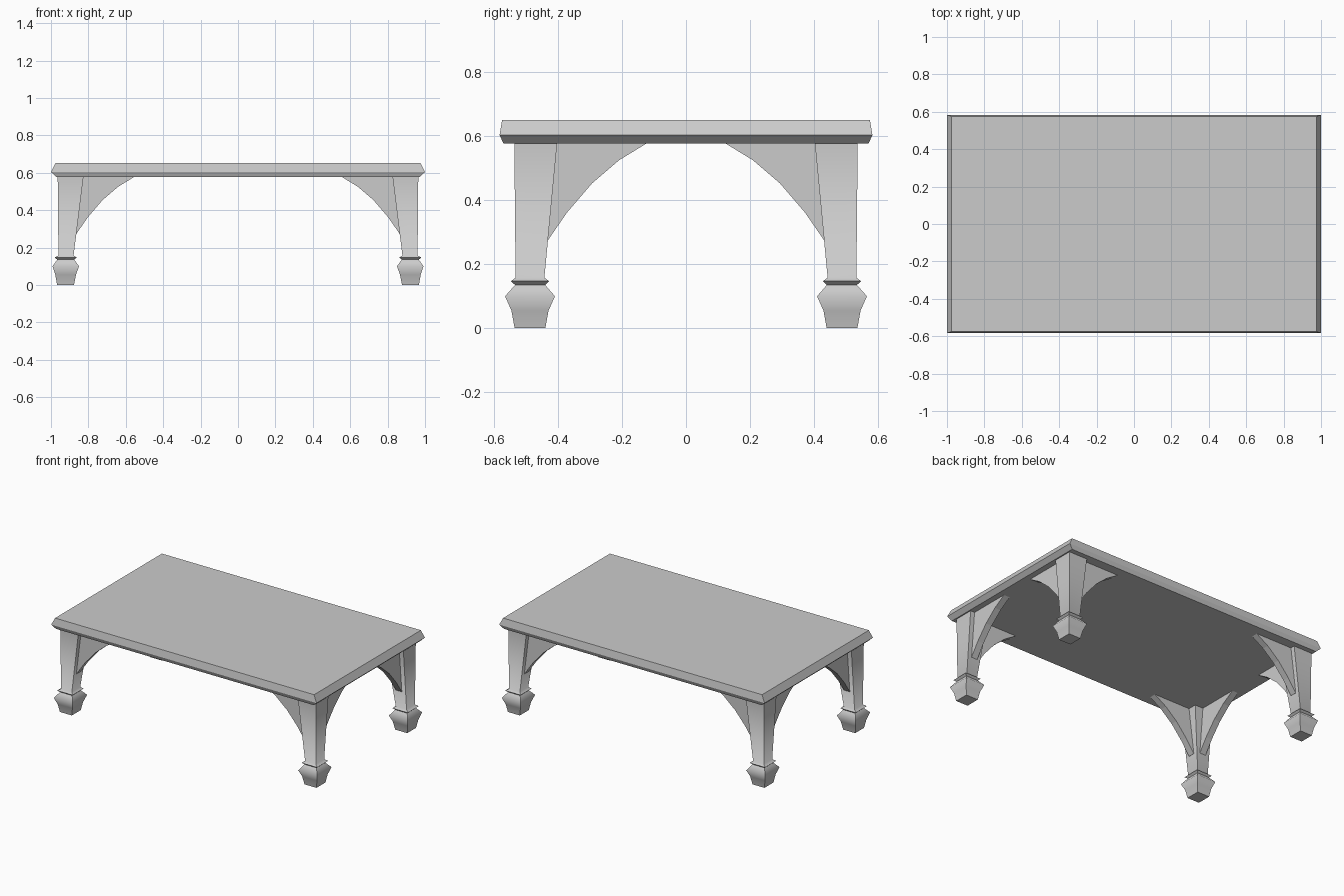
import bpy
import bmesh

cube = bpy.data.objects.get("Cube")
if cube:
    bpy.data.objects.remove(cube, do_unlink=True)

GREY = (0.6, 0.6, 0.6, 1.0)
mat = bpy.data.materials.new("plain grey")
mat.use_nodes = True
mat.diffuse_color = GREY
mat.node_tree.nodes["Principled BSDF"].inputs["Base Color"].default_value = GREY


def finish(name, bm):
    bmesh.ops.recalc_face_normals(bm, faces=bm.faces)
    mesh = bpy.data.meshes.new(name)
    bm.to_mesh(mesh)
    bm.free()
    mesh.materials.append(mat)
    obj = bpy.data.objects.new(name, mesh)
    bpy.context.collection.objects.link(obj)


def loft(name, rings, sx=1, sy=1, smooth_rings=()):
    """Stack rectangles (z, x0, x1, y0, y1); shading blends only across smooth_rings."""
    bm = bmesh.new()
    loops = [[bm.verts.new((sx * x, sy * y, z))
              for x, y in ((x0, y0), (x1, y0), (x1, y1), (x0, y1))]
             for z, x0, x1, y0, y1 in rings]
    bm.faces.new(loops[0])
    bm.faces.new(loops[-1])
    for low, high in zip(loops, loops[1:]):
        for i in range(4):
            j = (i + 1) % 4
            face = bm.faces.new((low[i], low[j], high[j], high[i]))
            face.smooth = bool(smooth_rings)
    blended = [set(loops[i]) for i in smooth_rings]
    for edge in bm.edges:
        edge.smooth = any(set(edge.verts) <= ring for ring in blended)
    finish(name, bm)


def bracket(name, point, thickness=0.045):
    """Curved corner brace; point(distance, z, side) places each vertex."""
    outline = [(0.03, 0.275), (0, 0.275), (-0.06, 0.362), (-0.138, 0.453),
               (-0.222, 0.525), (-0.312, 0.58), (0.03, 0.58)]
    bm = bmesh.new()
    sides = [[bm.verts.new(point(d, z, s * thickness / 2)) for d, z in outline]
             for s in (-1, 1)]
    for side in sides:
        bm.faces.new(side)
    for i in range(len(outline)):
        j = (i + 1) % len(outline)
        bm.faces.new((sides[0][i], sides[0][j], sides[1][j], sides[1][i]))
    finish(name, bm)


# Bevelled table top
loft("table_top", [(z, -x, x, -y, y) for z, x, y in
                   ((0.578, 0.972, 0.571), (0.604, 1.0, 0.583), (0.652, 0.976, 0.575))])

# Tapered leg ending in a collar, and the flared foot
LEG = [(0.135, 0.876, 0.966, 0.441, 0.534), (0.147, 0.863, 0.98, 0.428, 0.548),
       (0.158, 0.879, 0.96, 0.443, 0.533), (0.58, 0.826, 0.964, 0.403, 0.537)]
FOOT = [(0, 0.877, 0.967, 0.440, 0.536), (0.055, 0.866, 0.977, 0.430, 0.546),
        (0.1, 0.85, 0.992, 0.410, 0.566), (0.136, 0.876, 0.966, 0.441, 0.534)]

for fore, sy in (("front", -1), ("back", 1)):
    for hand, sx in (("right", -1), ("left", 1)):
        corner = f"{fore}_{hand}"
        loft(corner + "_leg", LEG, sx, sy, smooth_rings=(2,))
        loft(corner + "_foot", FOOT, sx, sy, smooth_rings=(1, 2))
        # Braces along the long and short sides
        bracket(corner + "_long_bracket",
                lambda d, z, s: (sx * (0.863 + d), sy * (0.484 + s), z))
        bracket(corner + "_short_bracket",
                lambda d, z, s: (sx * (0.91 + s), sy * (0.432 + d), z))
